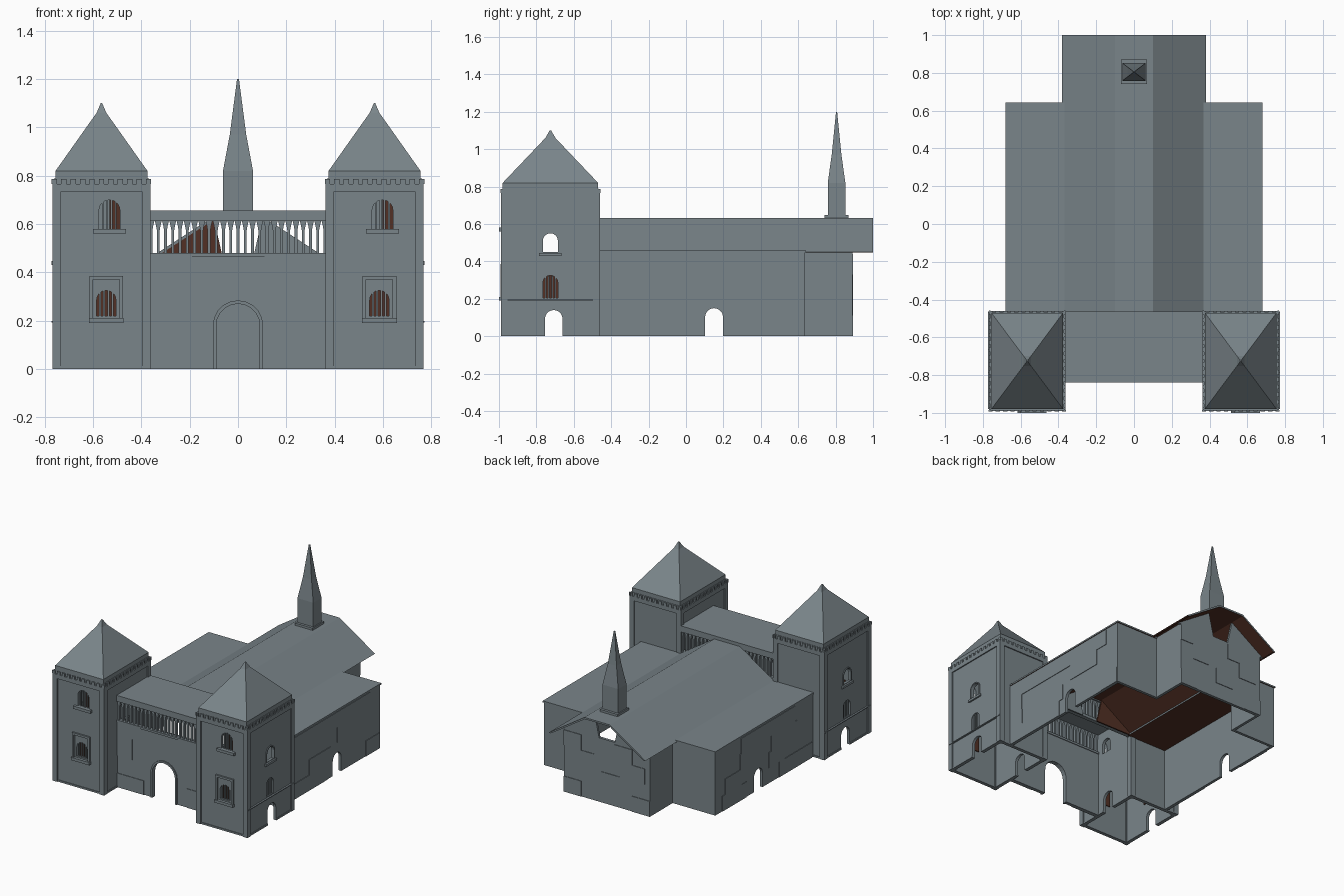
import bpy, bmesh, math, random

if "Cube" in bpy.data.objects:
    bpy.data.objects.remove(bpy.data.objects["Cube"])
random.seed(4)

def material(name, rgb):
    m = bpy.data.materials.new(name)
    m.diffuse_color = (*rgb, 1)
    m.use_nodes = True
    m.node_tree.nodes["Principled BSDF"].inputs["Base Color"].default_value = m.diffuse_color
    return m
STONE = material("grey stone", (0.195, 0.235, 0.255))
BROWN = material("dark brown timber", (0.085, 0.03, 0.018))

def finish(name, bm, mat=STONE, under=False):
    bmesh.ops.recalc_face_normals(bm, faces=bm.faces[:])
    me = bpy.data.meshes.new(name)
    me.materials.append(mat)
    if under:  # timber lining on all downward faces
        me.materials.append(BROWN)
        for f in bm.faces:
            f.normal_update()
            f.material_index = 1 if f.normal.z < -0.2 else 0
    bm.to_mesh(me)
    bm.free()
    ob = bpy.data.objects.new(name, me)
    bpy.context.collection.objects.link(ob)
    return ob

def boxes(name, items, mat=STONE, under=False):
    """Each item is (x0, x1, y0, y1, z0, z1)."""
    bm = bmesh.new()
    for x0, x1, y0, y1, z0, z1 in items:
        vs = bmesh.ops.create_cube(bm, size=1)['verts']
        for v in vs:
            v.co = (x0 + (v.co.x + .5) * (x1 - x0), y0 + (v.co.y + .5) * (y1 - y0),
                    z0 + (v.co.z + .5) * (z1 - z0))
    return finish(name, bm, mat, under)

def prisms(name, profiles, axis, a0, a1, mat=STONE, under=False):
    """Extrude (u, z) outlines along the x or y axis from a0 to a1."""
    bm = bmesh.new()
    for pts in profiles:
        place = lambda a: [bm.verts.new((a, u, z) if axis == 'x' else (u, a, z)) for u, z in pts]
        A, B = place(a0), place(a1)
        bm.faces.new(A)
        bm.faces.new(B[::-1])
        n = len(A)
        for i in range(n):
            bm.faces.new((A[i], B[i], B[(i + 1) % n], A[(i + 1) % n]))
    return finish(name, bm, mat, under)

def loft(name, cx, cy, sections, under=False):
    """Stack rectangles given as (half x, half y, z)."""
    bm = bmesh.new()
    rings = [[bm.verts.new((cx + sx * hx, cy + sy * hy, z)) for sx, sy in
              ((-1, -1), (1, -1), (1, 1), (-1, 1))] for hx, hy, z in sections]
    bm.faces.new(rings[0])
    bm.faces.new(rings[-1])
    for a, b in zip(rings, rings[1:]):
        for i in range(4):
            bm.faces.new((a[i], a[(i + 1) % 4], b[(i + 1) % 4], b[i]))
    return finish(name, bm, STONE, under)

def arch(c, hw, z0, z1, n=10):
    top = [(c + hw * math.cos(math.pi * i / n), z1 - hw + hw * math.sin(math.pi * i / n))
           for i in range(n + 1)]
    return [(c + hw, z0)] + top + [(c - hw, z0)]

def arch_band(c, hw, z0, z1, t):
    return arch(c, hw + t, z0, z1 + t) + arch(c, hw, z0, z1)[::-1]

def cut(ob, cutters):
    for c in cutters:
        c.hide_render = True
        m = ob.modifiers.new("cut", 'BOOLEAN')
        m.operation, m.solver, m.object = 'DIFFERENCE', 'EXACT', c
    bpy.context.view_layer.update()
    me = bpy.data.meshes.new_from_object(ob.evaluated_get(bpy.context.evaluated_depsgraph_get()))
    ob.modifiers.clear()
    ob.data = me
    for c in cutters:
        bpy.data.objects.remove(c)

# Towers, one on each side
TY = -0.725
for s, side in ((-1, "left"), (1, "right")):
    cx = 0.565 * s
    out = cx + 0.195 * s
    lo, up = cx + 0.02, cx + 0.033
    body = boxes(side + "_tower", [(cx - .195, cx + .195, -.98, -.468, 0, .79)])
    xa, xb = cx - .3, cx + .3
    cut(body, [
        boxes("hollow", [(cx - .175, cx + .175, -.96, -.488, -.1, .77)]),
        prisms("door", [arch(-.707, .047, -.1, .14)], 'x', xa, xb),
        prisms("side_window", [arch(-.725, .04, .45, .55)], 'x', xa, xb),
        prisms("low_side_window", [arch(-.725, .04, .205, .325)], 'x', cx + .1 * s, cx + .3 * s),
        prisms("front_window", [arch(lo, .04, .22, .325)], 'y', -1.1, -.9),
        prisms("top_window", [arch(up, .043, .58, .70)], 'y', -1.1, -.9)])
    # corner strips, top band and battlements
    trim = [(cx - .203, cx + .203, -.99, -.46, .735, .765), (cx - .2, cx + .2, -.985, -.463, 0, .012)]
    for ex in (-1, 1):
        for ey in (-1, 1):
            px, py = cx + ex * .185, TY + ey * .247
            trim.append((px - .018, px + .018, py - .018, py + .018, 0, .74))
    for i in range(11):
        x = cx - .195 + i * .039
        for y in (-.988, -.464):
            trim.append((x - .011, x + .011, y - .004, y + .004, .765, .787))
    for i in range(14):
        y = TY - .257 + i * .0395
        for x in (cx - .199, cx + .199):
            trim.append((x - .004, x + .004, y - .011, y + .011, .765, .787))
    # the base strip and band must not block the hollow, so cut them open too
    t = boxes(side + "_tower_trim", trim[2:])
    for nm, b in (("_tower_band", trim[0]), ("_tower_base", trim[1])):
        r = boxes(side + nm, [b])
        cut(r, [boxes("hollow", [(cx - .19, cx + .19, -.975, -.473, -.1, .9)]),
                prisms("door", [arch(-.707, .047, -.1, .14)], 'x', xa, xb)])
    loft(side + "_tower_roof", cx, TY, [(.19, .255, .785), (.19, .255, .82), (.045, .06, 1.025),
                                        (.02, .027, 1.06), (.003, .004, 1.10)])
    # window surrounds, sills and bars
    fr = [(lo - .07, lo - .055, -.992, -.975, .21, .385), (lo + .055, lo + .07, -.992, -.975, .21, .385),
          (lo - .07, lo + .07, -.992, -.975, .37, .385), (lo - .072, lo + .072, -1, -.975, .19, .21),
          (up - .068, up + .068, -1, -.975, .56, .58)]
    xs = sorted((out - .005 * s, out + .012 * s))
    fr += [(*xs, -.785, -.665, .43, .446), (*xs, -.98, -.465, .192, .198)]
    boxes(side + "_window_frames", fr)
    prisms(side + "_window_arch", [arch_band(-.725, .04, .45, .55, .008)], 'x', *sorted((out, out + .006 * s)))
    bars = [(c + d - .004, c + d + .004, -.974, -.966, z0, z1) for c, z0, z1 in
            ((lo, .22, .325), (up, .58, .70)) for d in (-.026, -.009, .009, .026)]
    bx = sorted((out - .006 * s, out - .014 * s))
    bars += [(*bx, -.725 + d - .004, -.725 + d + .004, .205, .322) for d in (-.026, -.009, .009, .026)]
    boxes(side + "_window_bars", bars)
    boxes(side + "_window_backs", [(lo - .045, lo + .045, -.955, -.949, .21, .335),
                                   (up, up + .048, -.955, -.949, .57, .71),
                                   (*sorted((out - .025 * s, out - .031 * s)), -.77, -.68, .2, .33)], BROWN)

# Front wall with entrance arch
wall = boxes("front_wall", [(-.375, .375, -.83, -.805, 0, .47)])
cut(wall, [prisms("entry", [arch(0, .09, -.1, .27)], 'y', -1, -.7)])
prisms("entrance_surround", [arch_band(0, .09, 0, .27, .014)], 'y', -.838, -.825)
boxes("front_wall_blocks", [(-.37, -.16, -.834, -.828, 0, .1), (.18, .37, -.834, -.828, 0, .135),
                            (-.37, -.25, -.834, -.828, .225, .37), (-.37, -.19, -.834, -.828, .37, .47),
                            (.11, .37, -.834, -.828, .225, .47)])

# Gallery: two rows of slim columns with pointed arches, under a flat roof
P = .03
cols = []
for i in range(25):
    x = -.36 + i * P
    cols.append([(x - .006, .465), (x + .006, .465), (x + .006, .575), (x + .010, .597),
                 (x + .015, .615), (x - .015, .615), (x - .010, .597), (x - .006, .575)])
prisms("gallery_front_columns", cols, 'y', -.828, -.81)
prisms("gallery_back_columns", cols, 'y', -.49, -.472)
boxes("gallery_sills", [(-.37, .37, -.838, -.80, .465, .48), (-.37, .37, -.495, -.465, .455, .475)])
boxes("gallery_roof", [(-.37, .37, -.838, -.462, .612, .655)])

# Nave, aisle and choir walls
for s, side in ((-1, "left"), (1, "right")):
    w = boxes(side + "_aisle_wall", [(*sorted((s * .655, s * .675)), -.47, .635, 0, .447)])
    cut(w, [prisms("door", [arch(.15, .048, -.1, .15)], 'x', s * .6, s * .75)])
    boxes(side + "_aisle_back_wall", [(*sorted((s * .335, s * .675)), .615, .635, 0, .447)])
    boxes(side + "_choir_wall", [(*sorted((s * .32, s * .34)), .615, .89, 0, .455)])
    boxes(side + "_aisle_roof", [(*sorted((s * .34, s * .68)), -.465, .642, .447, .458)], under=True)
    # slightly raised stone blocks, keeping clear of the door
    blocks = []
    for row in range(4):
        y = -.45
        while y < .5:
            ln = random.uniform(.1, .2)
            e = min(y + ln, .63)
            if random.random() < .5 and (row > 1 or e < .09 or y > .21):
                blocks.append((*sorted((s * .67, s * .679)), y, e, row * .11, row * .11 + .11))
            y += ln
    boxes(side + "_aisle_blocks", blocks)
boxes("choir_back_wall", [(-.34, .34, .87, .89, 0, .455)])
boxes("choir_back_blocks", [(x, x + .14, .885, .894, z, z + .11)
                            for x, z in ((-.34, 0), (-.1, .11), (.2, .0), (.1, .22), (-.3, .22), (-.2, .33), (.2, .33))])

# Main roof shell: two slopes and a flat crown, with open gables
prisms("main_roof", [[(-.38, .45), (-.1, .632), (.1, .632), (.38, .45),
                      (.365, .447), (.097, .62), (-.097, .62), (-.365, .447)]],
       'y', -.465, 1.0, under=True)
gl = [(-.37, .448), (-.1, .622), (-.06, .448)]
gr = [(-x, z) for x, z in gl]
prisms("front_gable_left", [gl], 'y', -.46, -.45, BROWN)
prisms("front_gable_right", [gr], 'y', -.46, -.45)
prisms("back_gable", [gl, gr], 'y', .875, .89)

# Ridge spire
loft("spire_base", 0, .805, [(.07, .065, .625), (.07, .065, .648)])
loft("spire", 0, .805, [(.062, .047, .64), (.062, .047, .82), (.034, .026, .97), (.004, .003, 1.2)])
